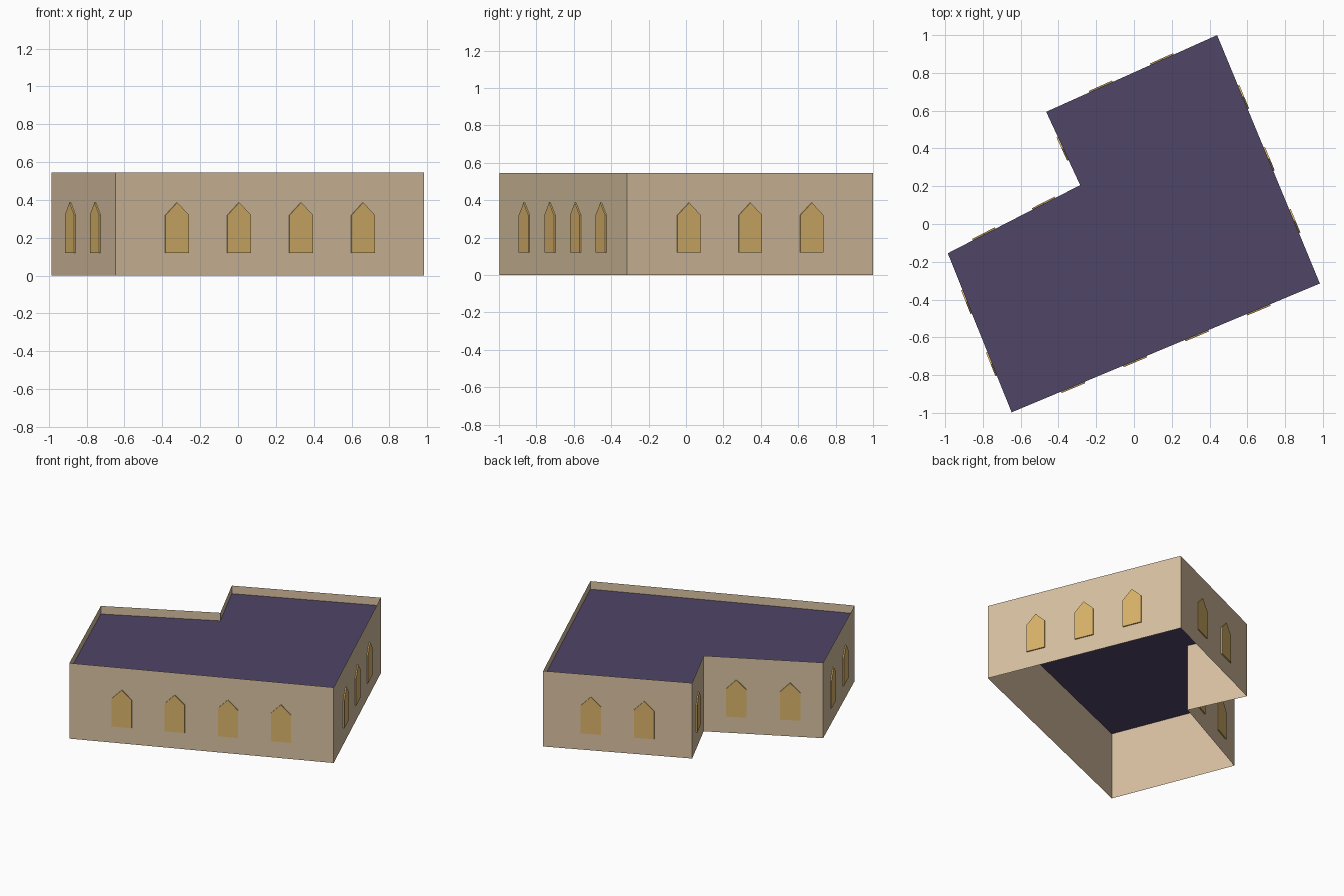
import bpy
import bmesh
from mathutils import Vector

cube = bpy.data.objects.get("Cube")
if cube:
    bpy.data.objects.remove(cube, do_unlink=True)

WALL_TOP, ROOF_Z = 0.545, 0.487
SPACING, HALF_W, PROUD = 0.355, 0.067, 0.008
SILL, SHOULDER, APEX = 0.12, 0.32, 0.387

# L-shaped footprint, counter-clockwise from the front corner
CORNERS = [Vector(p) for p in ((-0.648, -0.997, 0), (0.984, -0.315, 0), (0.44, 1.0, 0),
                               (-0.465, 0.594, 0), (-0.285, 0.206, 0), (-0.986, -0.155, 0))]
WINDOWS = (4, 3, 2, 1, 2, 2)
WALL_NAMES = ("front", "left", "back", "notch_side", "notch_back", "right")
UP = Vector((0, 0, 1))


def make_material(name, rgb):
    col = [(c / 255) ** 2.2 for c in rgb] + [1]
    mat = bpy.data.materials.new(name)
    mat.use_nodes = True
    mat.diffuse_color = col
    mat.node_tree.nodes["Principled BSDF"].inputs["Base Color"].default_value = col
    return mat


def make_object(name, bm, mat):
    mesh = bpy.data.meshes.new(name)
    bm.to_mesh(mesh)
    bm.free()
    mesh.materials.append(mat)
    obj = bpy.data.objects.new(name, mesh)
    bpy.context.collection.objects.link(obj)
    return obj


def add_window(bm, centre, along, out):
    # Pointed plate standing just proud of the wall
    profile = ((-HALF_W, SILL), (HALF_W, SILL), (HALF_W, SHOULDER), (0, APEX), (-HALF_W, SHOULDER))
    back = [bm.verts.new(centre + along * u + UP * z) for u, z in profile]
    front = [bm.verts.new(v.co + out * PROUD) for v in back]
    bm.faces.new(front)
    for i in range(len(back)):
        j = (i + 1) % len(back)
        bm.faces.new((back[i], back[j], front[j], front[i]))


stone = make_material("sandstone", (216, 192, 160))
glass = make_material("amber_glass", (217, 178, 106))
slate = make_material("purple_roof", (81, 71, 103))

# Thin outer walls, open below, rising past the roof as a parapet
bm = bmesh.new()
low = [bm.verts.new(c) for c in CORNERS]
high = [bm.verts.new(c + UP * WALL_TOP) for c in CORNERS]
for i in range(len(CORNERS)):
    j = (i + 1) % len(CORNERS)
    bm.faces.new((low[i], low[j], high[j], high[i]))
make_object("walls", bm, stone)

# Flat roof sunk behind the parapet
bm = bmesh.new()
bm.faces.new([bm.verts.new(c + UP * ROOF_Z) for c in CORNERS])
make_object("flat_roof", bm, slate)

# Evenly spaced windows centred on each wall
for i, count in enumerate(WINDOWS):
    a, b = CORNERS[i], CORNERS[(i + 1) % len(CORNERS)]
    along = (b - a).normalized()
    out = along.cross(UP)
    bm = bmesh.new()
    for k in range(count):
        add_window(bm, (a + b) / 2 + along * (k - (count - 1) / 2) * SPACING, along, out)
    make_object(WALL_NAMES[i] + "_windows", bm, glass)
